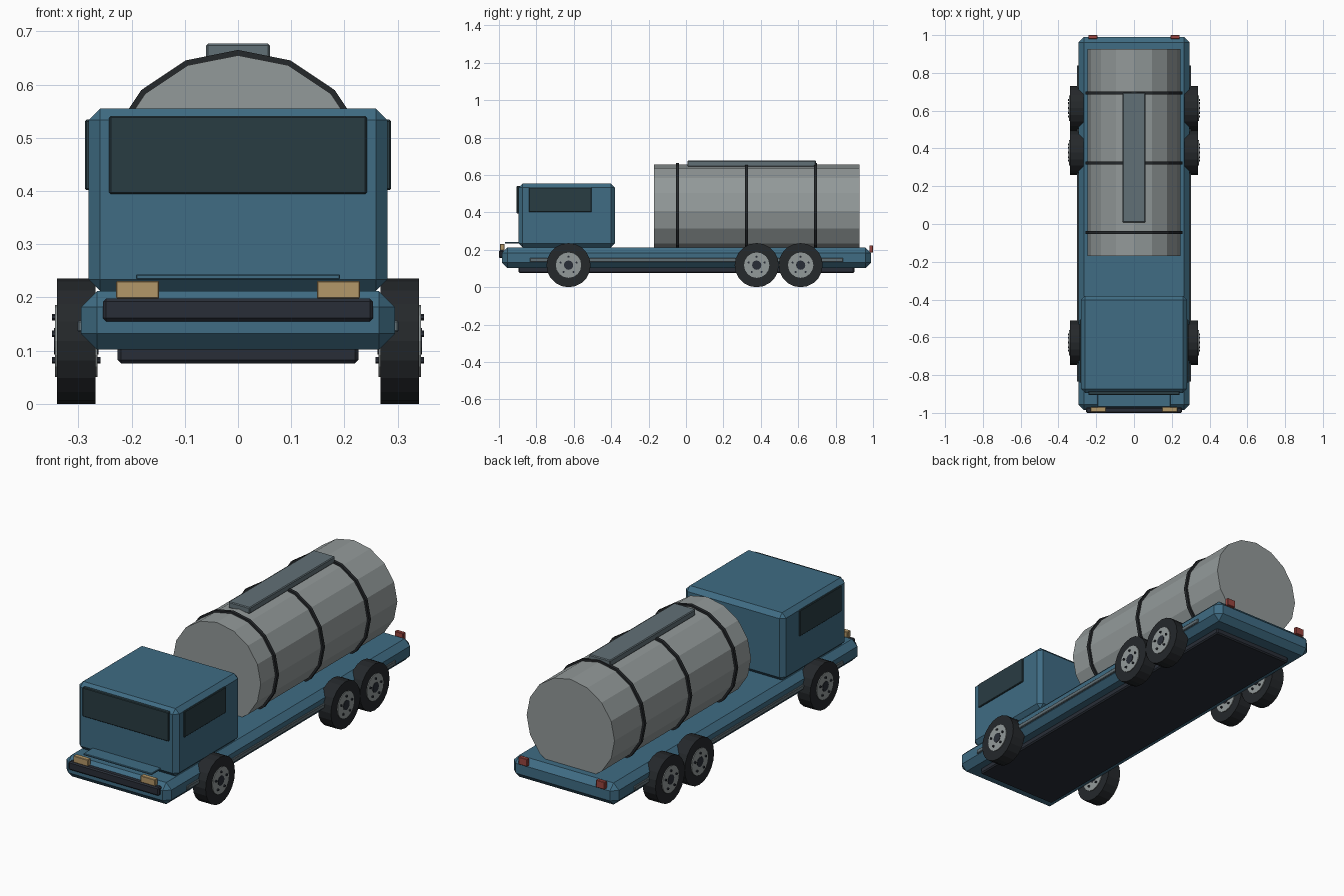
import bpy, math
from mathutils import Matrix

if "Cube" in bpy.data.objects:
    bpy.data.objects.remove(bpy.data.objects["Cube"])


def mat(name, r, g, b):
    m = bpy.data.materials.new(name)
    m.diffuse_color = (r, g, b, 1)
    m.use_nodes = True
    m.node_tree.nodes["Principled BSDF"].inputs["Base Color"].default_value = m.diffuse_color
    return m


BLUE = mat("blue_paint", 0.05, 0.15, 0.23)
GLASS = mat("dark_glass", 0.022, 0.045, 0.055)
BLACK = mat("black_rubber", 0.018, 0.021, 0.024)
TRIM = mat("dark_trim", 0.022, 0.027, 0.038)
STEEL = mat("steel", 0.29, 0.32, 0.32)
GREY = mat("walkway_grey", 0.12, 0.16, 0.18)
AMBER = mat("amber", 0.45, 0.31, 0.14)
RED = mat("red", 0.32, 0.06, 0.05)


def box(name, x, y, z, material, bevel=0.0):
    """Chamfered box from (min, max) ranges."""
    bpy.ops.mesh.primitive_cube_add(size=1)
    o = bpy.context.object
    o.name = name
    r = (x, y, z)
    o.data.transform(Matrix.Diagonal([b - a for a, b in r] + [1]))
    o.location = [(a + b) / 2 for a, b in r]
    o.data.materials.append(material)
    if bevel:
        m = o.modifiers.new("chamfer", "BEVEL")
        m.width = bevel
        m.segments = 1
    return o


def pair(name, x, y, z, material, bevel=0.0):
    """The same box on the right and left side."""
    box("right_" + name, x, y, z, material, bevel)
    box("left_" + name, (-x[1], -x[0]), y, z, material, bevel)


def cyl(name, radius, depth, sides, loc, axis, material):
    """Flat-sided cylinder along X or Y, with a vertex at the top."""
    bpy.ops.mesh.primitive_cylinder_add(vertices=sides, radius=radius, depth=depth)
    o = bpy.context.object
    o.name = name
    rot = Matrix.Rotation(math.pi / 2, 4, "X")
    if axis == "X":
        rot = Matrix.Rotation(math.pi / 2, 4, "Z") @ rot
    o.data.transform(rot)
    o.location = loc
    o.data.materials.append(material)
    return o


# chassis
box("chassis", (-0.295, 0.295), (-0.985, 0.99), (0.102, 0.212), BLUE, 0.03)
box("underbody", (-0.226, 0.226), (-0.895, 0.9), (0.076, 0.12), TRIM, 0.006)
pair("side_rail", (0.285, 0.302), (-0.835, 0.84), (0.135, 0.157), GREY, 0.003)

# cab
box("cab", (-0.281, 0.281), (-0.895, -0.38), (0.212, 0.555), BLUE, 0.022)
box("windshield", (-0.242, 0.242), (-0.905, -0.885), (0.394, 0.541), GLASS, 0.003)
pair("window", (0.27, 0.288), (-0.84, -0.505), (0.402, 0.534), GLASS, 0.003)
box("cab_step", (-0.192, 0.192), (-0.968, -0.87), (0.234, 0.243), BLUE, 0.002)

# bumper and lights
box("bumper", (-0.254, 0.254), (-1.0, -0.97), (0.155, 0.198), TRIM, 0.006)
pair("headlight", (0.148, 0.229), (-0.995, -0.97), (0.198, 0.231), AMBER, 0.002)
pair("tail_light", (0.194, 0.242), (0.98, 1.0), (0.186, 0.224), RED, 0.002)

# tank with bands and walkway
TANK_Z = 0.408
cyl("tank", 0.247, 1.097, 16, (0, 0.3785, TANK_Z), "Y", STEEL)
for i, y in enumerate((-0.045, 0.324, 0.693)):
    cyl(f"tank_band_{i + 1}", 0.257, 0.016, 16, (0, y, TANK_Z), "Y", BLACK)
box("tank_walkway", (-0.06, 0.06), (0.008, 0.695), (0.645, 0.677), GREY, 0.004)

# wheels: tyre, hub through both faces, centre cap and five bolts
WHEEL_X, R = 0.304, 0.118
for side, sx in (("right", 1), ("left", -1)):
    for pos, y in (("front", -0.628), ("middle", 0.378), ("rear", 0.613)):
        n = f"{side}_{pos}"
        c = (sx * WHEEL_X, y, R)
        cyl(n + "_tyre", R, 0.072, 20, c, "X", BLACK)
        cyl(n + "_hub", 0.068, 0.08, 16, c, "X", STEEL)
        cyl(n + "_hub_cap", 0.025, 0.084, 12, c, "X", TRIM)
        for k in range(5):
            a = math.pi / 2 + k * math.tau / 5
            p = (c[0], y + 0.045 * math.cos(a), R + 0.045 * math.sin(a))
            cyl(f"{n}_bolt_{k + 1}", 0.006, 0.092, 6, p, "X", TRIM)
